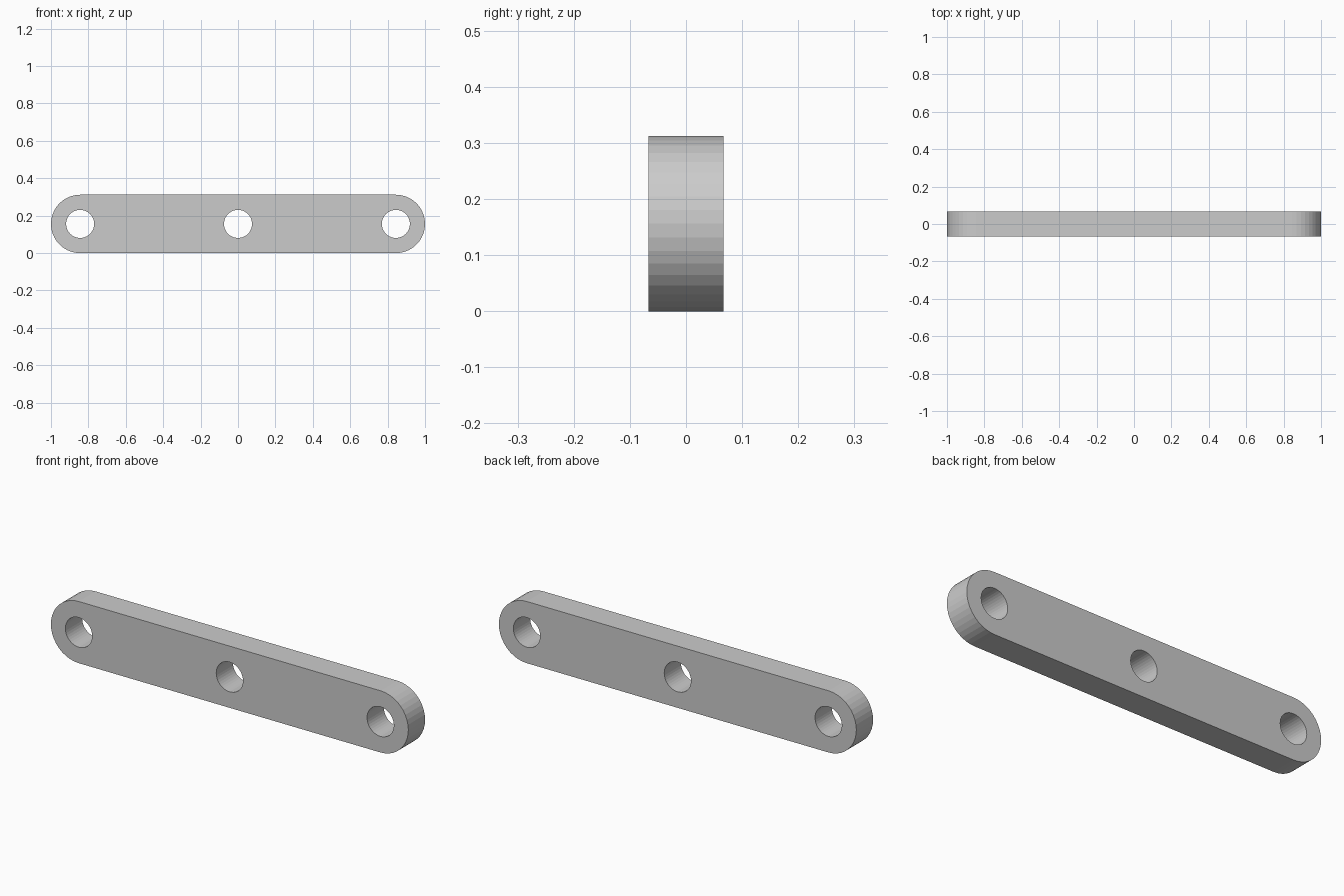
import bpy, bmesh
from math import cos, sin, pi

if "Cube" in bpy.data.objects:
    bpy.data.objects.remove(bpy.data.objects["Cube"])

R, HOLE_R, HALF_T = 0.156, 0.075, 0.067
CX = 1 - R          # centre of each rounded end
SEG = 40            # sides per full circle


def arc(cx, r, start, steps):
    return [(cx + r * cos(start + 2 * pi * i / SEG),
             r * sin(start + 2 * pi * i / SEG)) for i in range(steps)]


# Flat profile: rounded bar outline with three holes
curve = bpy.data.curves.new("link_bar_profile", 'CURVE')
curve.dimensions = '2D'
curve.fill_mode = 'BOTH'
curve.extrude = HALF_T
outline = arc(CX, R, -pi / 2, SEG // 2 + 1) + arc(-CX, R, pi / 2, SEG // 2 + 1)
holes = [arc(x, HOLE_R, 0, SEG) for x in (-CX, 0, CX)]
for pts in [outline] + holes:
    spline = curve.splines.new('POLY')
    spline.points.add(len(pts) - 1)
    for p, (x, y) in zip(spline.points, pts):
        p.co = (x, y, 0, 1)
    spline.use_cyclic_u = True

# Stand the extruded profile upright and turn it into a solid mesh
bar = bpy.data.objects.new("link_bar", curve)
bpy.context.collection.objects.link(bar)
bar.location = (0, 0, R)
bar.rotation_euler = (pi / 2, 0, 0)
bpy.context.view_layer.objects.active = bar
bar.select_set(True)
bpy.ops.object.convert(target='MESH')
bar = bpy.context.object
bar.name = "link_bar"

# Weld the caps to the walls
bm = bmesh.new()
bm.from_mesh(bar.data)
bmesh.ops.remove_doubles(bm, verts=bm.verts, dist=1e-5)
bmesh.ops.recalc_face_normals(bm, faces=bm.faces)
for f in bm.faces:
    f.smooth = False
bm.to_mesh(bar.data)
bm.free()
